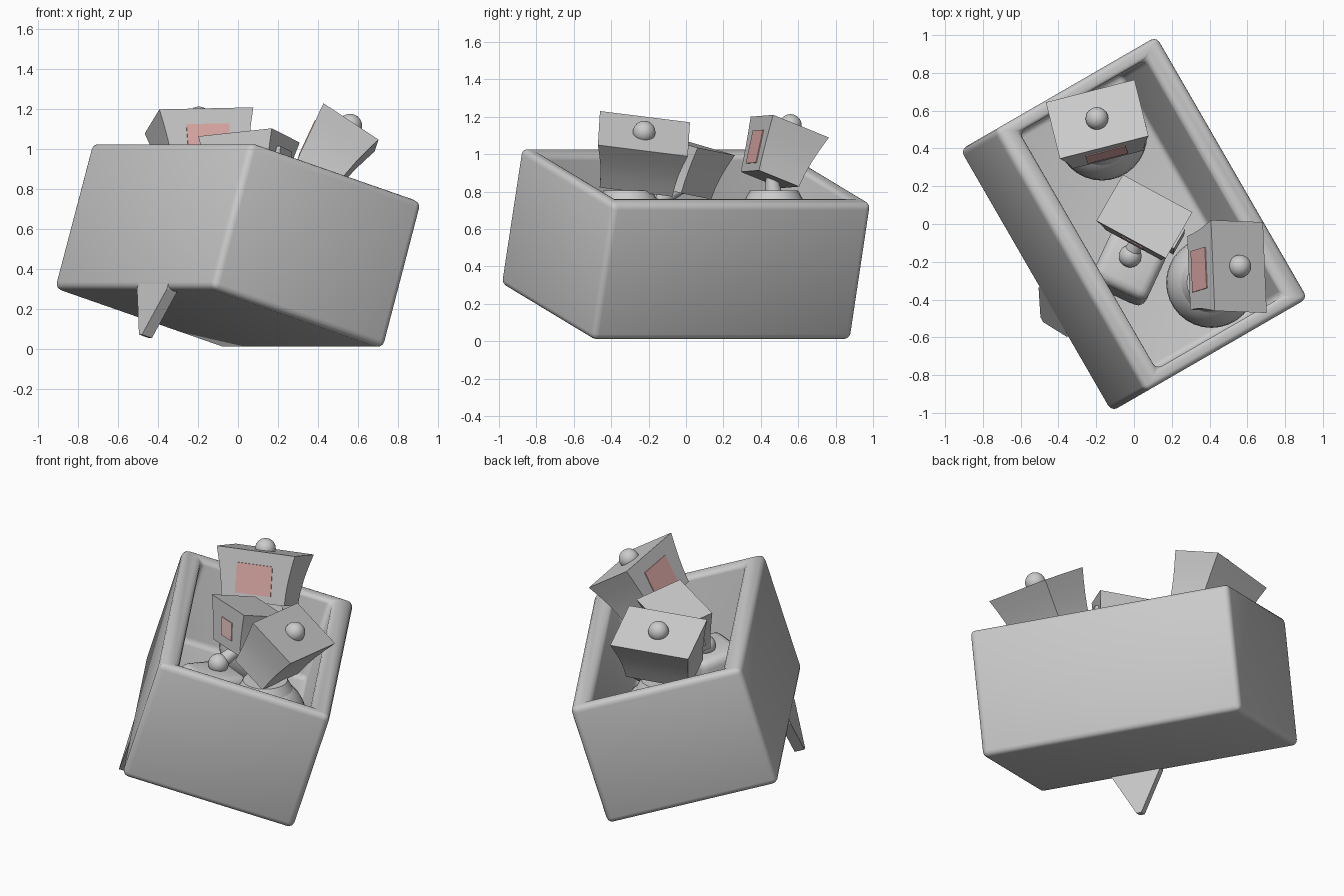
import bpy, bmesh
from math import radians
from mathutils import Matrix, Vector

if "Cube" in bpy.data.objects:
    bpy.data.objects.remove(bpy.data.objects["Cube"])

W, L, H = 1.04, 1.6, 0.765
BOX = (Matrix.Translation((0, 0, 0.52)) @ Matrix.Rotation(radians(30), 4, 'Z')
       @ Matrix.Rotation(radians(16.8), 4, 'Y'))


def finish(name, bm, mat=Matrix(), bevel=0, segs=3, smooth=True, color=None):
    bmesh.ops.recalc_face_normals(bm, faces=bm.faces)
    me = bpy.data.meshes.new(name)
    bm.to_mesh(me)
    bm.free()
    ob = bpy.data.objects.new(name, me)
    bpy.context.collection.objects.link(ob)
    ob.matrix_world = mat
    if bevel:
        m = ob.modifiers.new("bevel", 'BEVEL')
        m.width, m.segments = bevel, segs
    if smooth:
        for p in me.polygons:
            p.use_smooth = True
        if not bevel:
            me.set_sharp_from_angle(angle=radians(35))
    if color:
        mt = bpy.data.materials.new(name)
        mt.diffuse_color = color
        mt.use_nodes = True
        mt.node_tree.nodes["Principled BSDF"].inputs["Base Color"].default_value = mt.diffuse_color
        me.materials.append(mt)
    return ob


def block(name, size, mat, **kw):
    bm = bmesh.new()
    bmesh.ops.create_cube(bm, size=1)
    bmesh.ops.scale(bm, vec=size, verts=bm.verts)
    return finish(name, bm, mat, **kw)


def ball(name, loc, r, rz=None):
    bm = bmesh.new()
    bmesh.ops.create_uvsphere(bm, u_segments=32, v_segments=16, radius=r)
    bmesh.ops.scale(bm, vec=(1, 1, (rz or r) / r), verts=bm.verts)
    return finish(name, bm, Matrix.Translation(loc))


def rod(name, a, b, r1, r2):
    a, b = Vector(a), Vector(b)
    bm = bmesh.new()
    bmesh.ops.create_cone(bm, cap_ends=True, segments=24, radius1=r1, radius2=r2, depth=(b - a).length)
    q = (b - a).to_track_quat('Z', 'Y').to_matrix().to_4x4()
    return finish(name, bm, Matrix.Translation((a + b) / 2) @ q)


# open tilted box: extrude the rim inward, then down into a cavity
bm = bmesh.new()
bmesh.ops.create_cube(bm, size=1)
bmesh.ops.scale(bm, vec=(W, L, H), verts=bm.verts)
top = max(bm.faces, key=lambda f: f.calc_center_median().z)
for scale, drop in (((1 - 0.24 / W, 1 - 0.15 / L, 1), 0), ((1, 1, 1), -0.54)):
    ext = bmesh.ops.extrude_face_region(bm, geom=[top])['geom']
    bmesh.ops.delete(bm, geom=[top], context='FACES')
    top = [g for g in ext if isinstance(g, bmesh.types.BMFace)][0]
    bmesh.ops.scale(bm, vec=scale, verts=top.verts)
    bmesh.ops.translate(bm, vec=(0, 0, drop), verts=top.verts)
finish("box", bm, BOX, bevel=0.035)

# pointed tail under the left lower edge
bm = bmesh.new()
prof = [(-0.34, 0.04), (-0.04, 0.04), (-0.04, 0), (-0.18, -0.24), (-0.21, -0.24), (-0.34, 0)]
f = bm.faces.new([bm.verts.new((-W / 2 + 0.002, y, -H / 2 + z)) for y, z in prof])
ext = bmesh.ops.extrude_face_region(bm, geom=[f])['geom']
bmesh.ops.translate(bm, vec=(0.06, 0, 0), verts=[g for g in ext if isinstance(g, bmesh.types.BMVert)])
finish("tail", bm, BOX, smooth=False)


def frame(pos, right, back):
    # head frame: x = right, y = back, z = up, origin at the top centre
    r = Vector(right).normalized()
    u = r.cross(Vector(back)).normalized()
    b = u.cross(r)
    m = Matrix((r, b, u)).transposed().to_4x4()
    m.translation = pos
    return m


def head(name, mat, w, d, h, sw, sh, color):
    # tapered head with slightly curved sides, built from stacked rectangles
    bm = bmesh.new()
    rings = []
    for t, s in ((0, 1), (0.25, 0.93), (0.5, 0.87), (0.75, 0.83), (1, 0.81)):
        x, y0, y1, z = w / 2 * s, -d / 2 + 0.045 * t, d / 2 - 0.25 * (1 - s), -h * t
        rings.append([bm.verts.new(p) for p in ((-x, y0, z), (x, y0, z), (x, y1, z), (-x, y1, z))])
    for a, b in zip(rings, rings[1:]):
        for i in range(4):
            j = (i + 1) % 4
            bm.faces.new((a[i], a[j], b[j], b[i]))
    bm.faces.new(rings[0])
    bm.faces.new(rings[-1])
    finish(name + "_head", bm, mat)
    # coloured screen lying on the front face
    slope = Matrix.Rotation(0.045 / h, 4, 'X')
    block(name + "_screen", (sw, 0.01, sh),
          mat @ Matrix.Translation((0, -d / 2 + 0.045 * 0.56, -h * 0.56)) @ slope,
          smooth=False, color=color)


# three toy figures
A = frame((-0.195, 0.555, 1.145), (0.47, 0.12, 0.01), (-0.06, 0.30, -0.12))
B = frame((0.555, -0.225, 1.11), (0.02, -0.48, 0.06), (0.27, 0, -0.18))
C = frame((0.055, 0.04, 1.05), (0.37, -0.2, 0.04), (0.14, 0.24, -0.07))
PINK = (0.75, 0.42, 0.40, 1)
for name, m, body in (("back_figure", A, (-0.17, 0.47, 0.57)), ("right_figure", B, (0.41, -0.31, 0.57))):
    head(name, m, 0.485, 0.33, 0.3, 0.22, 0.18, PINK)
    ball(name + "_knob", m @ Vector((0, 0, 0.01)), 0.06)
    ball(name + "_body", body, 0.24)
    top_pt = Vector(body) + Vector((0, 0, 0.2))
    rod(name + "_collar", top_pt - Vector((0, 0, 0.02)), top_pt + Vector((0, 0, 0.035)), 0.16, 0.13)
    rod(name + "_neck", top_pt, m @ Vector((0, 0, -0.28)), 0.05, 0.03)

# middle figure: smaller head with ear tabs, blocky body
head("middle_figure", C, 0.42, 0.29, 0.26, 0.13, 0.11, (0.82, 0.58, 0.55, 1))
for s in (-1, 1):
    block("middle_figure_ear", (0.03, 0.12, 0.12), C @ Matrix.Translation((s * 0.2, 0, -0.13)), smooth=False)
body = (Matrix.Translation((-0.03, -0.23, 0.55)) @ Matrix.Rotation(radians(-25), 4, 'Z')
        @ Matrix.Rotation(radians(-8), 4, 'X'))
block("middle_figure_body", (0.32, 0.3, 0.34), body, bevel=0.05)
ball("middle_figure_neck_ball", (-0.02, -0.17, 0.74), 0.06)
rod("middle_figure_neck", (-0.02, -0.17, 0.74), C @ Vector((0, 0, -0.24)), 0.045, 0.03)
